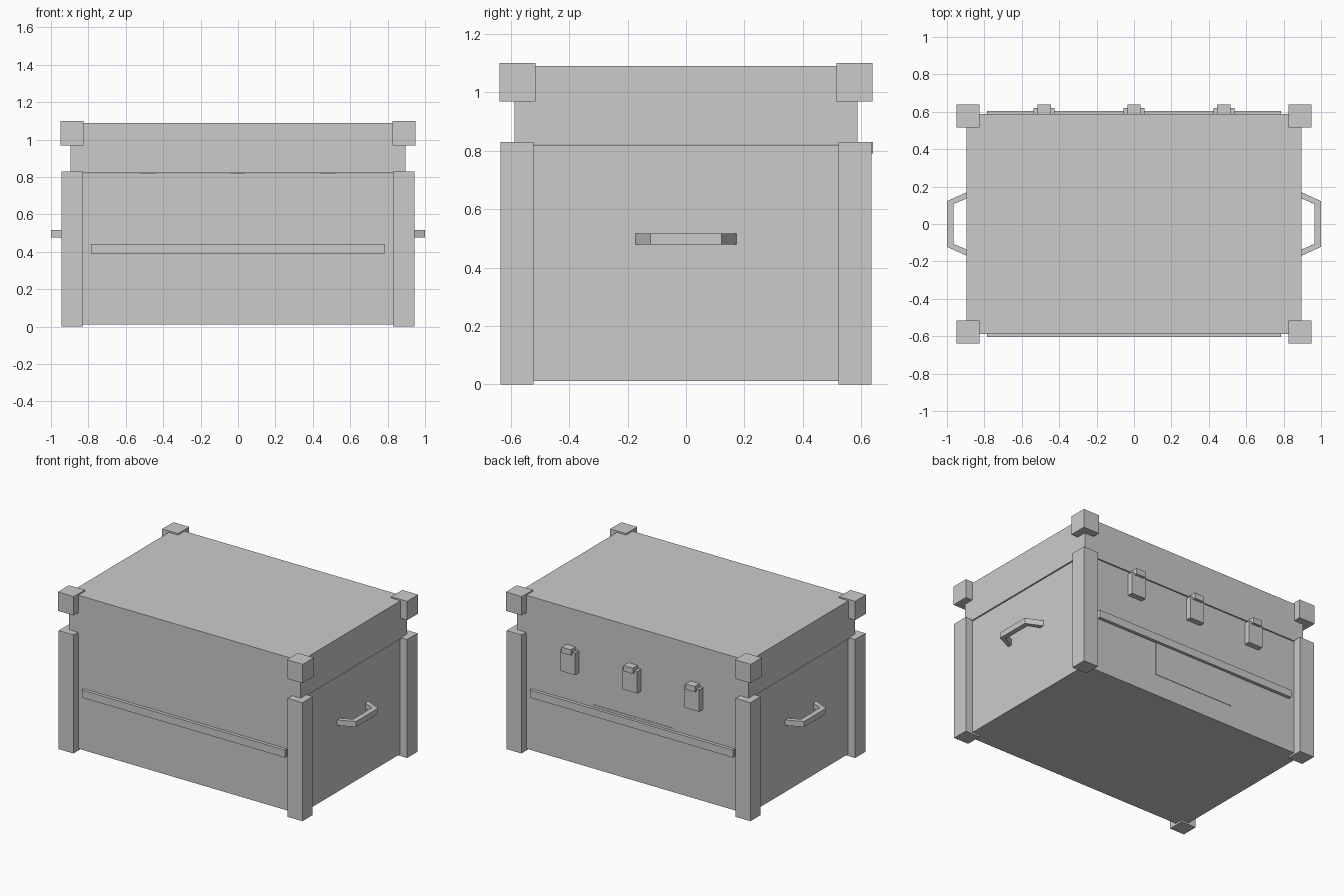
import bpy
import bmesh

if "Cube" in bpy.data.objects:
    bpy.data.objects.remove(bpy.data.objects["Cube"])


def new_object(name, bm):
    bmesh.ops.recalc_face_normals(bm, faces=bm.faces)
    mesh = bpy.data.meshes.new(name)
    bm.to_mesh(mesh)
    bm.free()
    obj = bpy.data.objects.new(name, mesh)
    bpy.context.collection.objects.link(obj)
    return obj


def box(name, lo, hi):
    bm = bmesh.new()
    bmesh.ops.create_cube(bm, size=1)
    for v in bm.verts:
        v.co = [(a + b) / 2 + c * (b - a) for a, b, c in zip(lo, hi, v.co)]
    return new_object(name, bm)


def mirrored_box(name, lo, hi, sx, sy):
    xs = sorted((lo[0] * sx, hi[0] * sx))
    ys = sorted((lo[1] * sy, hi[1] * sy))
    return box(name, (xs[0], ys[0], lo[2]), (xs[1], ys[1], hi[2]))


def prism(name, outline, z0, z1):
    bm = bmesh.new()
    face = bm.faces.new([bm.verts.new((x, y, z0)) for x, y in outline])
    ext = bmesh.ops.extrude_face_region(bm, geom=[face])
    for v in ext["geom"]:
        if isinstance(v, bmesh.types.BMVert):
            v.co.z = z1
    return new_object(name, bm)


# Chest body and slightly larger lid
box("chest_body", (-0.888, -0.58, 0.012), (0.888, 0.58, 0.82))
box("lid", (-0.896, -0.587, 0.822), (0.896, 0.587, 1.09))

# Corner posts and lid corner caps
for sx, side in ((-1, "left"), (1, "right")):
    for sy, end in ((-1, "front"), (1, "back")):
        mirrored_box(f"post_{end}_{side}", (0.83, 0.522, 0), (0.944, 0.636, 0.83), sx, sy)
        mirrored_box(f"lid_corner_{end}_{side}", (0.825, 0.516, 0.968), (0.948, 0.639, 1.10), sx, sy)

# Horizontal slats on front and back
for sy, end in ((-1, "front"), (1, "back")):
    mirrored_box(f"slat_{end}", (-0.787, 0.57, 0.39), (0.787, 0.603, 0.443), 1, sy)

# Thin panel on the back
box("back_panel", (-0.31, 0.57, 0.16), (0.31, 0.583, 0.46))

# Hinges: plate with a projecting knuckle
for i, x in enumerate((-0.48, 0, 0.48)):
    box(f"hinge_plate_{i}", (x - 0.056, 0.57, 0.65), (x + 0.056, 0.62, 0.805))
    box(f"hinge_knuckle_{i}", (x - 0.036, 0.575, 0.79), (x + 0.036, 0.64, 0.83))

# Side handles: angled bracket profile
profile = [(0.88, -0.177), (1.0, -0.122), (1.0, 0.122), (0.88, 0.177),
           (0.88, 0.143), (0.965, 0.106), (0.965, -0.106), (0.88, -0.143)]
for sx, side in ((-1, "left"), (1, "right")):
    prism(f"handle_{side}", [(sx * x, y) for x, y in profile], 0.478, 0.517)
